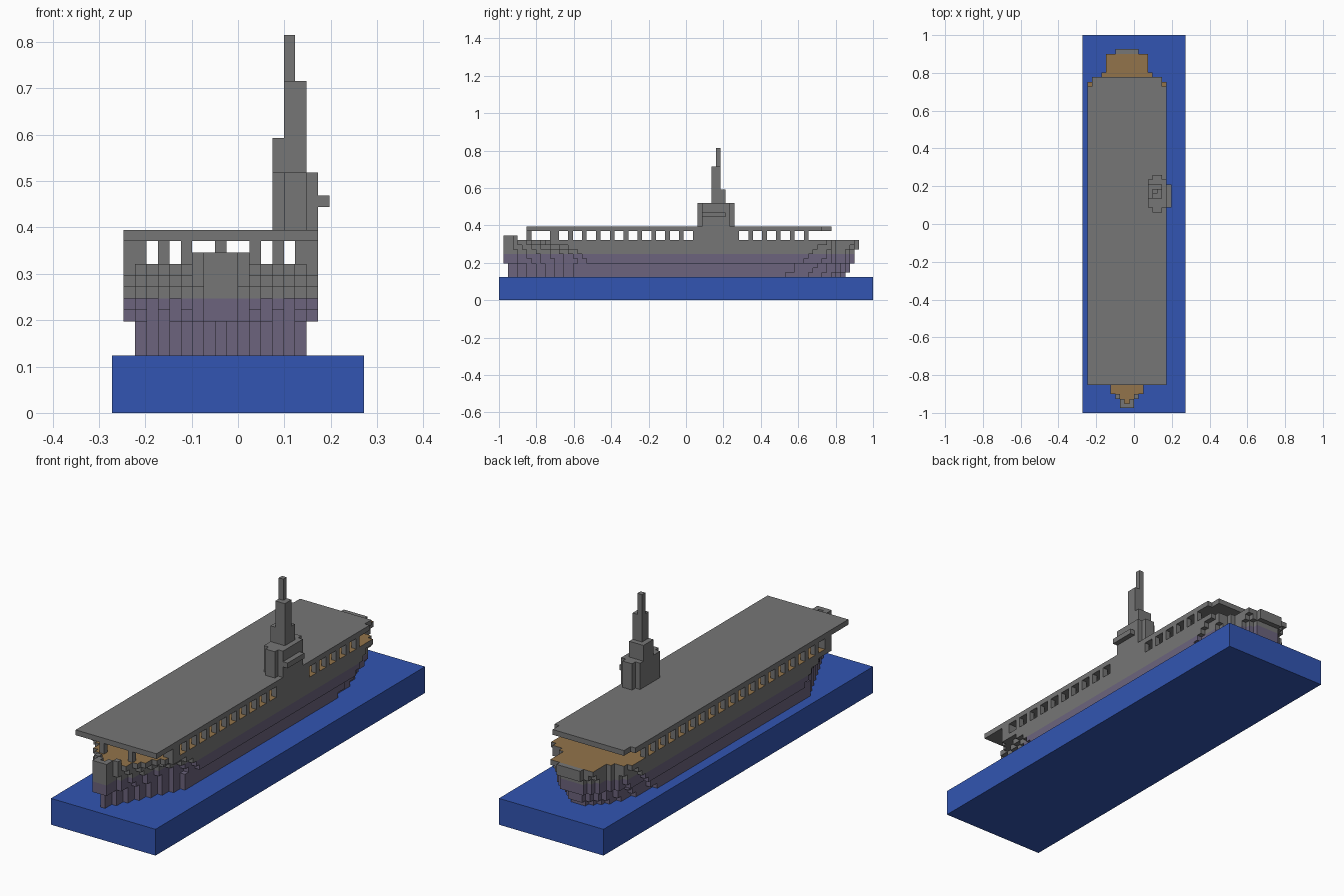
import bpy, bmesh, math
from mathutils import Vector

cube = bpy.data.objects.get("Cube")
if cube:
    bpy.data.objects.remove(cube)

UNIT = 2 / 81                        # edge of one block
ORIGIN = Vector((-11, -40.5, 0))     # block grid corner
MID = 9                              # block column of the keel


def material(name, rgb):
    m = bpy.data.materials.new(name)
    m.use_nodes = True
    m.diffuse_color = (*rgb, 1)
    m.node_tree.nodes["Principled BSDF"].inputs["Base Color"].default_value = (*rgb, 1)
    return m


GREY = material("ship grey", (0.18, 0.18, 0.18))
PURPLE = material("lower hull purple", (0.15, 0.127, 0.205))
TAN = material("deck tan", (0.29, 0.174, 0.069))
BLUE = material("sea blue", (0.032, 0.091, 0.445))


def block(x, y, z):
    """Set of grid cells in a box; each argument is a (start, end) pair."""
    return {(i, j, k) for i in range(*x) for j in range(*y) for k in range(*z)}


def build(name, cells, mats, rule=None):
    """Skin a set of cells with its outer faces and merge the flat areas."""
    bm = bmesh.new()
    for cell in cells:
        centre = Vector(cell) + Vector((0.5, 0.5, 0.5))
        for axis in range(3):
            for sign in (-1, 1):
                n = Vector((0, 0, 0))
                n[axis] = sign
                if tuple(int(a + b) for a, b in zip(cell, n)) in cells:
                    continue
                u = Vector((n.y, n.z, n.x)) / 2
                v = n.cross(u)
                c = centre + n / 2
                f = bm.faces.new([bm.verts.new(c + d) for d in (u + v, v - u, -u - v, u - v)])
                f.normal_update()
                if f.normal.dot(n) < 0:
                    f.normal_flip()
                if rule:
                    f.material_index = rule(c, n)
    bmesh.ops.remove_doubles(bm, verts=bm.verts, dist=0.01)
    bmesh.ops.dissolve_limit(bm, angle_limit=0.01, verts=bm.verts, edges=bm.edges,
                             delimit={'MATERIAL', 'NORMAL'})
    bmesh.ops.translate(bm, verts=bm.verts, vec=ORIGIN)
    bmesh.ops.scale(bm, verts=bm.verts, vec=(UNIT, UNIT, UNIT))
    mesh = bpy.data.meshes.new(name)
    bm.to_mesh(mesh)
    bm.free()
    for m in mats:
        mesh.materials.append(m)
    ob = bpy.data.objects.new(name, mesh)
    bpy.context.collection.objects.link(ob)
    return ob


def half_width(y, z):
    """Blocks on either side of the keel column, or -1 beyond the ends."""
    low = z < 8
    full = 7 if low else 8
    bow = 2 if low else 1
    bow_full = 16 if low else {8: 19, 9: 18, 10: 17, 11: 15, 12: 11}[z]
    stern = {5: 75, 6: 76, 7: 76, 11: 78, 12: 78}.get(z, 77)
    stern_full = round(55 + 1.7 * (z - 5))
    if y < bow or y >= stern:
        return -1
    w = full
    if y < bow_full:
        first = 0 if low else 1
        w = first + int((full - first) * (y - bow) / (bow_full - bow))
    elif y >= stern_full:
        t = (y + 0.5 - stern_full) / (stern - stern_full)
        w = round((full + 0.5) * math.sqrt(1 - t * t) - 0.5)
        if y >= 77:
            w = min(w, 2)
        elif y >= 73:
            w = min(w, 4)
        elif y >= 72:
            w = min(w, 5)
    return w


# Sea slab
build("sea_base", block((0, 22), (0, 81), (0, 5)), [BLUE])

# Hull, with a raised rim round the bow
hull = set()
for z in range(5, 13):
    for y in range(81):
        w = half_width(y, z)
        if w >= 0:
            hull |= block((MID - w, MID + w + 1), (y, y + 1), (z, z + 1))
for y in range(1, 4):
    w = max(half_width(y, 12), 1)
    hull |= {(MID - w, y, 13), (MID + w, y, 13)}
    if y == 1:
        hull |= block((MID - w, MID + w + 1), (y, y + 1), (13, 14))


def hull_colour(c, n):
    if n.z > 0 and c.z == 13 and c.y < 77:
        return 2
    return 1 if c.z < 10 else 0


build("hull", hull, [GREY, PURPLE, TAN], hull_colour)

# Hangar walls with a row of openings, solid beside the island
walls = set()
for x in (1, 17):
    walls |= block((x, x + 1), (11, 67), (13, 15))
    for y in range(13, 66, 3):
        if x == 1 or not 42 < y < 51:
            walls -= block((x, x + 1), (y, y + 2), (13, 15))
walls |= block((2, 3), (11, 13), (13, 15)) | block((16, 17), (11, 13), (13, 15))
build("hangar_walls", walls, [GREY])

# Posts carrying the ends of the flight deck
posts = set()
for x, y in ((6, 6), (12, 6), (4, 11), (14, 11), (9, 66)):
    posts |= block((x, x + 1), (y, y + 1), (13, 15))
build("deck_posts", posts, [GREY])

# Flight deck with clipped rear corners
deck = block((1, 18), (6, 70), (15, 16)) | block((2, 17), (70, 72), (15, 16))
build("flight_deck", deck, [GREY])

# Island tower, side gallery and mast
island = block((14, 18), (44, 50), (16, 21)) | block((15, 17), (43, 51), (16, 21))
island |= block((18, 19), (44, 49), (18, 19))
build("island", island, [GREY])
mast = block((14, 17), (46, 49), (21, 24)) | block((15, 17), (46, 48), (24, 29))
mast |= block((15, 16), (47, 48), (29, 33))
build("mast", mast, [GREY])
